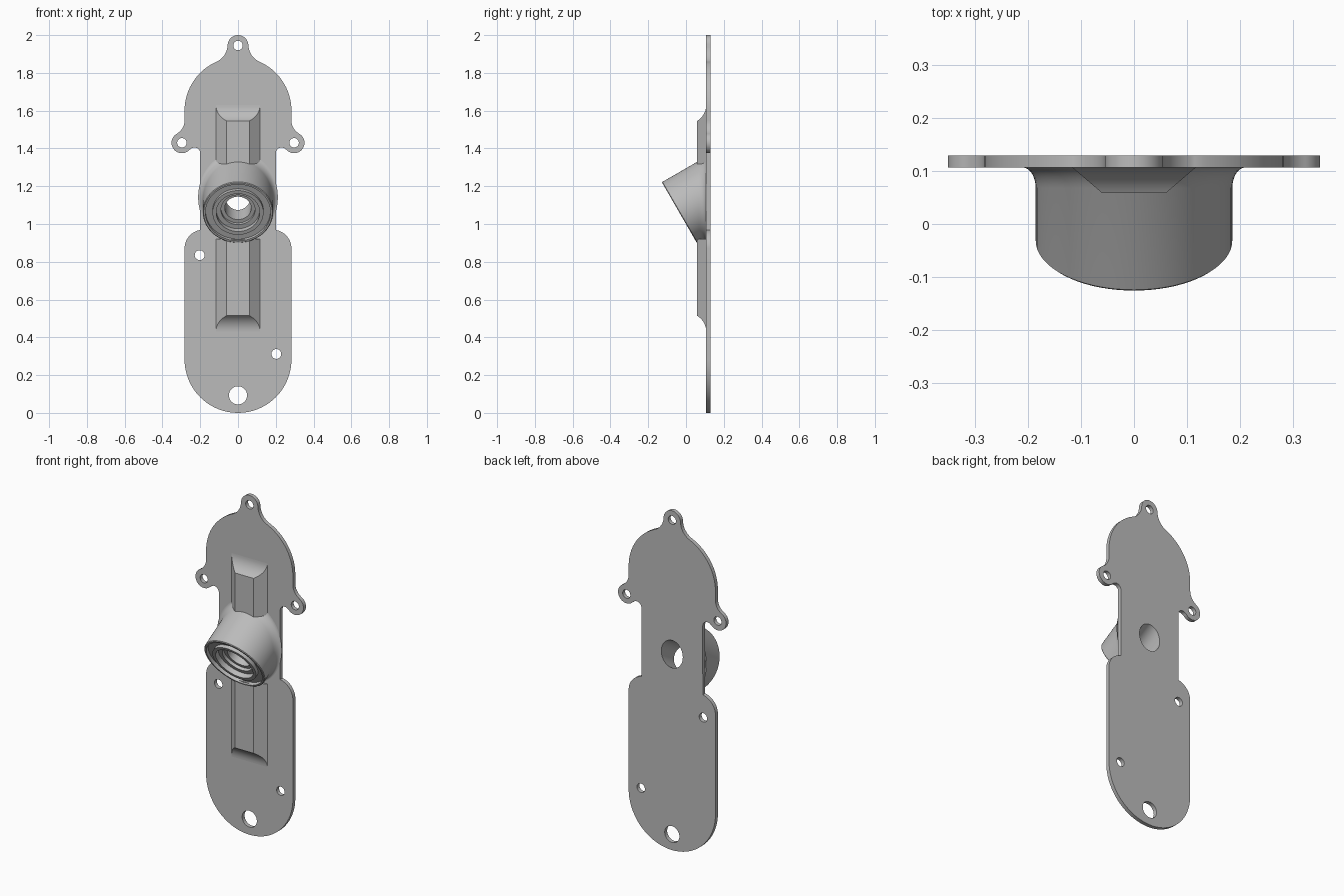
import bpy, bmesh
from math import sin, cos, tan, pi, radians
from mathutils import Vector, Matrix

cube = bpy.data.objects.get("Cube")
if cube:
    bpy.data.objects.remove(cube)

grey = bpy.data.materials.new("plain_grey")
grey.use_nodes = True
grey.diffuse_color = (0.5, 0.5, 0.5, 1)
grey.node_tree.nodes["Principled BSDF"].inputs["Base Color"].default_value = grey.diffuse_color

FRONT, BACK = 0.107, 0.13        # plate faces along y
TILT = radians(30)


def finish(obj, angle=30):
    """Material, outward normals and shading for one part."""
    mesh = obj.data
    mesh.materials.clear()
    mesh.materials.append(grey)
    bm = bmesh.new()
    bm.from_mesh(mesh)
    bmesh.ops.remove_doubles(bm, verts=bm.verts, dist=1e-5)
    bmesh.ops.recalc_face_normals(bm, faces=bm.faces)
    bm.to_mesh(mesh)
    bm.free()
    bpy.ops.object.select_all(action='DESELECT')
    obj.select_set(True)
    bpy.context.view_layer.objects.active = obj
    bpy.ops.object.shade_smooth_by_angle(angle=radians(angle))


def loft(name, rings, caps):
    """Skin a list of equal closed rings."""
    bm = bmesh.new()
    rows = [[bm.verts.new(p) for p in ring] for ring in rings]
    n = len(rows[0])
    for a, b in zip(rows, rows[1:]):
        for i in range(n):
            j = (i + 1) % n
            bm.faces.new((a[i], a[j], b[j], b[i]))
    if caps:
        bm.faces.new(rows[0])
        bm.faces.new(rows[-1])
    mesh = bpy.data.meshes.new(name)
    bm.to_mesh(mesh)
    bm.free()
    obj = bpy.data.objects.new(name, mesh)
    bpy.context.collection.objects.link(obj)
    finish(obj)


def arc(cx, cz, r, a0, a1):
    n = max(6, int(abs(a1 - a0) / 5))
    angles = [radians(a0 + (a1 - a0) * i / n) for i in range(n + 1)]
    return [(cx + r * cos(a), cz + r * sin(a)) for a in angles]


# Plate outline: right half as arcs from bottom to top, then mirrored
half = []
for piece in (
    (0, 0.283, 0.283, -90, 0),         # rounded bottom
    (0.183, 0.87, 0.1, 0, 80),         # shoulder
    (0.23, 1.375, 0.03, 180, 39),      # fillet under side ear
    (0.297, 1.43, 0.055, -141, 61),    # side ear
    (0.363, 1.548, 0.08, 241, 180),    # fillet above side ear
    (0, 1.6, 0.283, 0, 66),            # rounded head
    (0.155, 1.95, 0.1, 246, 182),      # fillet to top ear
    (0, 1.945, 0.055, 2, 90),          # top ear
):
    half += arc(*piece)
outline = half + [(-x, z) for x, z in reversed(half) if x > 1e-4]

# Screw holes and the oval outlet of the tilted bore
BORE = 0.07
face_centre = Vector((0, -0.035, 1.06))
axis = Vector((0, cos(TILT), sin(TILT)))
up = Vector((0, -sin(TILT), cos(TILT)))
mid = (FRONT + BACK) / 2
outlet_z = face_centre.z + (mid - face_centre.y) * tan(TILT)
loops = [outline]
for x, z, r in ((0, 1.945, 0.025), (-0.297, 1.43, 0.025), (0.297, 1.43, 0.025),
                (-0.203, 0.835, 0.026), (0.203, 0.312, 0.026), (0, 0.093, 0.048)):
    loops.append(arc(x, z, r, 0, 360)[:-1])
loops.append([(x, outlet_z + z / cos(TILT)) for x, z in arc(0, 0, BORE, 0, 360)[:-1]])

curve = bpy.data.curves.new("back_plate", 'CURVE')
curve.dimensions = '2D'
curve.fill_mode = 'BOTH'
curve.extrude = (BACK - FRONT) / 2
for loop in loops:
    spline = curve.splines.new('POLY')
    spline.points.add(len(loop) - 1)
    for point, (x, z) in zip(spline.points, loop):
        point.co = (x, z, 0, 1)
    spline.use_cyclic_u = True
plate = bpy.data.objects.new("back_plate", curve)
bpy.context.collection.objects.link(plate)
bpy.ops.object.select_all(action='DESELECT')
plate.select_set(True)
bpy.context.view_layer.objects.active = plate
bpy.ops.object.convert(target='MESH')
plate = bpy.context.view_layer.objects.active
plate.data.transform(Matrix.Translation((0, mid, 0)) @ Matrix.Rotation(pi / 2, 4, 'X'))
# Slant the outlet walls along the bore
for v in plate.data.vertices:
    if abs(v.co.x) < 0.08 and abs(v.co.z - outlet_z) < 0.09:
        v.co.z += (v.co.y - mid) * tan(TILT)
finish(plate)


# Stiffening ribs: sloped sides, concave run-out at the far end
def rib(name, z_end, z_inner):
    direction = 1 if z_inner > z_end else -1
    radius, steps = 0.0975, 10
    rings = []
    for i in range(steps + 1):
        a = radians(60) * i / steps
        y = FRONT - radius * (1 - cos(a))
        w = 0.117 - 0.057 * (FRONT - y) / (radius / 2)
        z = z_end + direction * radius * sin(a)
        rings.append([(-w, y, z), (w, y, z), (w, y, z_inner), (-w, y, z_inner)])
    loft(name, rings, True)


rib("lower_rib", 0.43, 0.92)
rib("upper_rib", 1.63, 1.26)

# Tilted boss: stepped bore, ringed face, flared foot on the plate
SIDES = 72
angles = [2 * pi * i / SIDES for i in range(SIDES)]


def ring_at_depth(r, depth):
    return [face_centre + axis * depth + r * (Vector((cos(a), 0, 0)) + up * sin(a)) for a in angles]


def ring_at_plane(r, y, flare=0):
    ring = []
    for a, p in zip(angles, ring_at_depth(r, 0)):
        q = p + axis * ((y - p.y) / axis.y)
        ring.append(q + flare * Vector((cos(a), 0, sin(a))))
    return ring


R = 0.186
rings = [ring_at_plane(BORE, FRONT)]
for r, depth in ((BORE, 0.048), (0.09, 0.048), (0.09, 0.03), (0.115, 0.03), (0.115, 0),
                 (0.135, 0), (0.135, 0.02), (0.172, 0.02), (0.172, 0), (R - 0.004, 0), (R, 0.004)):
    rings.append(ring_at_depth(r, depth))
FLARE, START = 0.025, 0.068
for i in range(9):
    a = pi / 2 * i / 8
    rings.append(ring_at_plane(R, START + (FRONT - START) * sin(a), FLARE * (1 - cos(a))))
loft("tilted_boss", rings, False)
